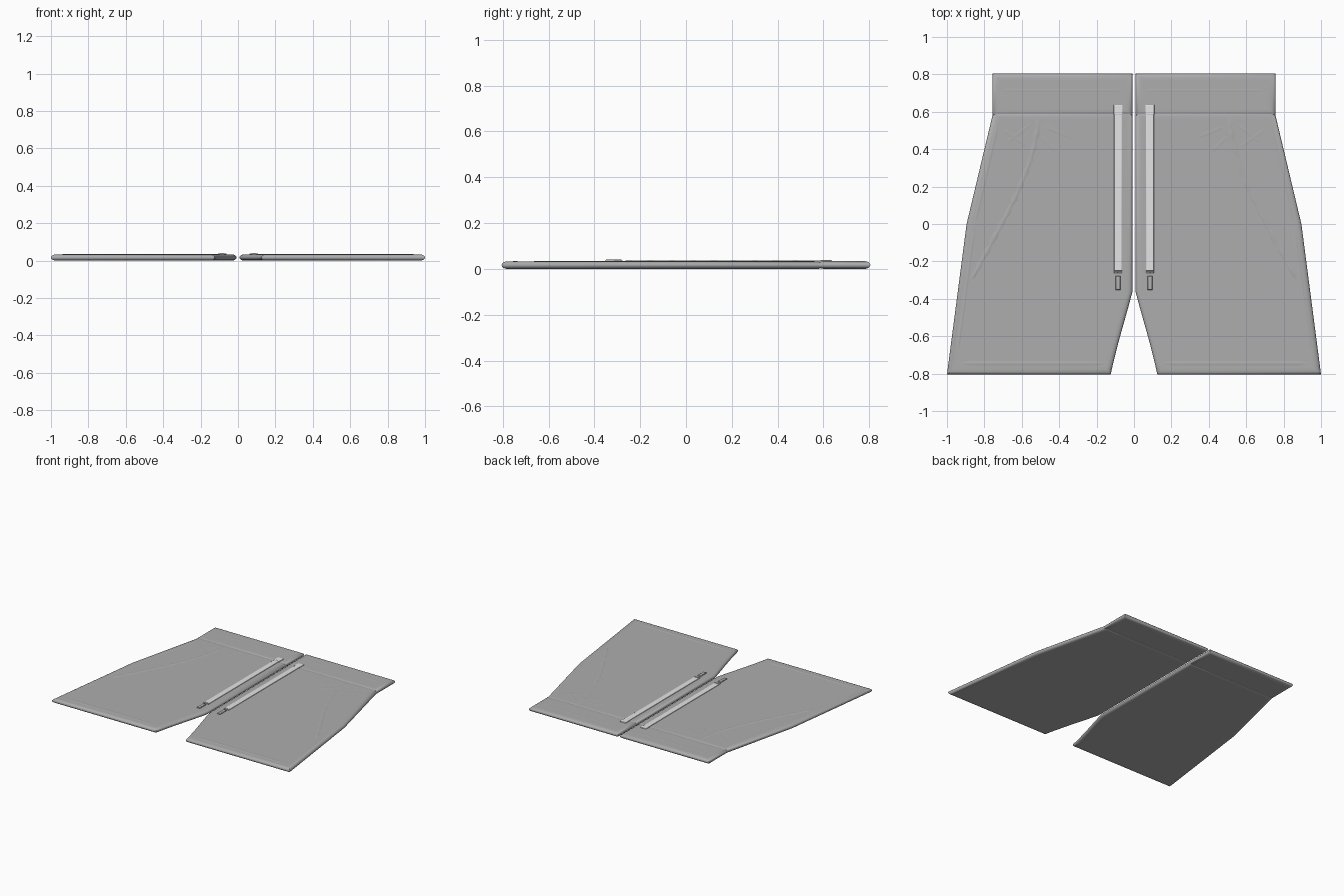
import bpy, bmesh, math
from mathutils import Vector
from mathutils.geometry import interpolate_bezier

if "Cube" in bpy.data.objects:
    bpy.data.objects.remove(bpy.data.objects["Cube"], do_unlink=True)

TOP = 0.033


def material(name, value):
    m = bpy.data.materials.new(name)
    m.use_nodes = True
    colour = (value, value, value, 1)
    m.diffuse_color = colour
    bsdf = next(n for n in m.node_tree.nodes if n.type == 'BSDF_PRINCIPLED')
    bsdf.inputs["Base Color"].default_value = colour
    bsdf.inputs["Roughness"].default_value = 0.8
    return m


cloth = material("grey cloth", 0.42)
cord_white = material("white cord", 0.78)
metal = material("grey metal", 0.45)


def finish(name, bm, mat, angle=35):
    """Turn a bmesh into a smooth object mirrored to both sides."""
    bmesh.ops.recalc_face_normals(bm, faces=bm.faces)
    mesh = bpy.data.meshes.new(name)
    bm.to_mesh(mesh)
    bm.free()
    mesh.materials.append(mat)
    ob = bpy.data.objects.new(name, mesh)
    bpy.context.collection.objects.link(ob)
    bpy.ops.object.select_all(action='DESELECT')
    ob.select_set(True)
    bpy.context.view_layer.objects.active = ob
    bpy.ops.object.shade_smooth_by_angle(angle=math.radians(angle))
    mirror = ob.modifiers.new("mirror", 'MIRROR')
    mirror.use_mirror_merge = False
    return ob


def inset(points, d):
    """Offset a counterclockwise outline inwards with mitred corners."""
    result = []
    for i, p in enumerate(points):
        a = (p - points[i - 1]).normalized()
        b = (points[(i + 1) % len(points)] - p).normalized()
        na, nb = Vector((-a.y, a.x)), Vector((-b.y, b.x))
        result.append(p + (na + nb) * (d / (1 + na.dot(nb))))
    return result


def padded_panel(name, outline, mat, bottom, top, edge):
    """Flat panel whose rim is rounded, built from stacked outline rings."""
    bm = bmesh.new()
    points = [Vector(p) for p in outline]
    mid, half = (bottom + top) / 2, (top - bottom) / 2
    steps = [(1.6, -1)]
    for k in range(-4, 5):
        t = k * math.pi / 8
        steps.append((1 - math.cos(t), math.sin(t)))
    steps.append((1.6, 1))
    rings = [[bm.verts.new((p.x, p.y, mid + half * h)) for p in inset(points, edge * d)]
             for d, h in steps]
    for lower, upper in zip(rings, rings[1:]):
        for i in range(len(points)):
            bm.faces.new((lower[i - 1], lower[i], upper[i], upper[i - 1]))
    bm.faces.new(rings[0])
    bm.faces.new(rings[-1])
    return finish(name, bm, mat)


def bezier(a, b, c, d, n):
    return [p.to_2d() for p in interpolate_bezier(*[Vector((*q, 0)) for q in (a, b, c, d)], n)]


def ridge(name, points, width, height, ripple=0.0):
    """Low raised fold along a path, tapering out at both ends."""
    bm = bmesh.new()
    pts = [Vector(p) for p in points]
    rows = []
    for i, p in enumerate(pts):
        along = (pts[min(i + 1, len(pts) - 1)] - pts[max(i - 1, 0)]).normalized()
        side = Vector((-along.y, along.x))
        end = i in (0, len(pts) - 1)
        w = width * (0.3 if end else 1 + ripple * math.sin(i * 2.2))
        h = 0 if end else height * (1 + ripple * math.cos(i * 1.7))
        base = TOP - 0.0005
        rows.append([bm.verts.new((*(p + side * w * s), base + h * up))
                     for s, up in ((-0.5, 0), (-0.2, 0.8), (0, 1), (0.2, 0.8), (0.5, 0))])
    for a, b in zip(rows, rows[1:]):
        for j in range(4):
            bm.faces.new((a[j], a[j + 1], b[j + 1], b[j]))
    return finish(name, bm, cloth)


def rectangle(x0, x1, y0, y1):
    return [(x0, y0), (x1, y0), (x1, y1), (x0, y1)]


# Leg panel with curved inseam
inseam = bezier((0.008, -0.36), (0.035, -0.47), (0.09, -0.64), (0.125, -0.805), 10)
leg = [(0.008, 0.6)] + inseam + [(1.0, -0.805), (0.895, 0.0), (0.752, 0.6)]
padded_panel("leg_panel", leg, cloth, 0.0, TOP, 0.025)

# Waistband and the elastic channel seam across it
padded_panel("waistband", rectangle(0.008, 0.757, 0.578, 0.805), cloth, 0.0, TOP + 0.001, 0.025)


def straight(a, b, n=12):
    a, b = Vector(a), Vector(b)
    return [a.lerp(b, i / n) for i in range(n + 1)]


ridge("waistband_seam", straight((0.03, 0.715), (0.735, 0.715)), 0.03, 0.0022)

# Hem and side seams
ridge("hem_seam", straight((0.14, -0.745), (0.945, -0.745)), 0.03, 0.002)
ridge("upper_side_seam", straight((0.725, 0.55), (0.852, 0.0)), 0.02, 0.002)
ridge("lower_side_seam", straight((0.852, 0.0), (0.945, -0.69)), 0.02, 0.002)

# Slanted pocket opening, puckered along its stitching
pocket = bezier((0.51, 0.57), (0.53, 0.28), (0.70, 0.02), (0.87, -0.30), 36)
ridge("pocket_edge", pocket, 0.03, 0.0026, 0.35)

# Soft creases at the pocket corners
creases = [((0.50, 0.53), (0.31, 0.45)), ((0.51, 0.48), (0.40, 0.37)),
           ((0.53, 0.55), (0.70, 0.42)), ((0.55, 0.40), (0.72, 0.52))]
for n, (a, b) in enumerate(creases):
    ridge(f"pocket_crease_{n + 1}", straight(a, b, 4), 0.03, 0.0012)

# Drawcord with a slightly wider eyelet tab and an end knot
padded_panel("drawcord", rectangle(0.064, 0.106, -0.25, 0.59), cord_white, 0.03, 0.037, 0.003)
padded_panel("drawcord_tab", rectangle(0.061, 0.109, 0.585, 0.637), cord_white, 0.03, 0.038, 0.003)
padded_panel("drawcord_end", rectangle(0.064, 0.106, -0.262, -0.252), metal, 0.03, 0.037, 0.003)

# Cord tip
padded_panel("cord_tip", rectangle(0.073, 0.098, -0.352, -0.278), metal, 0.029, 0.041, 0.006)
